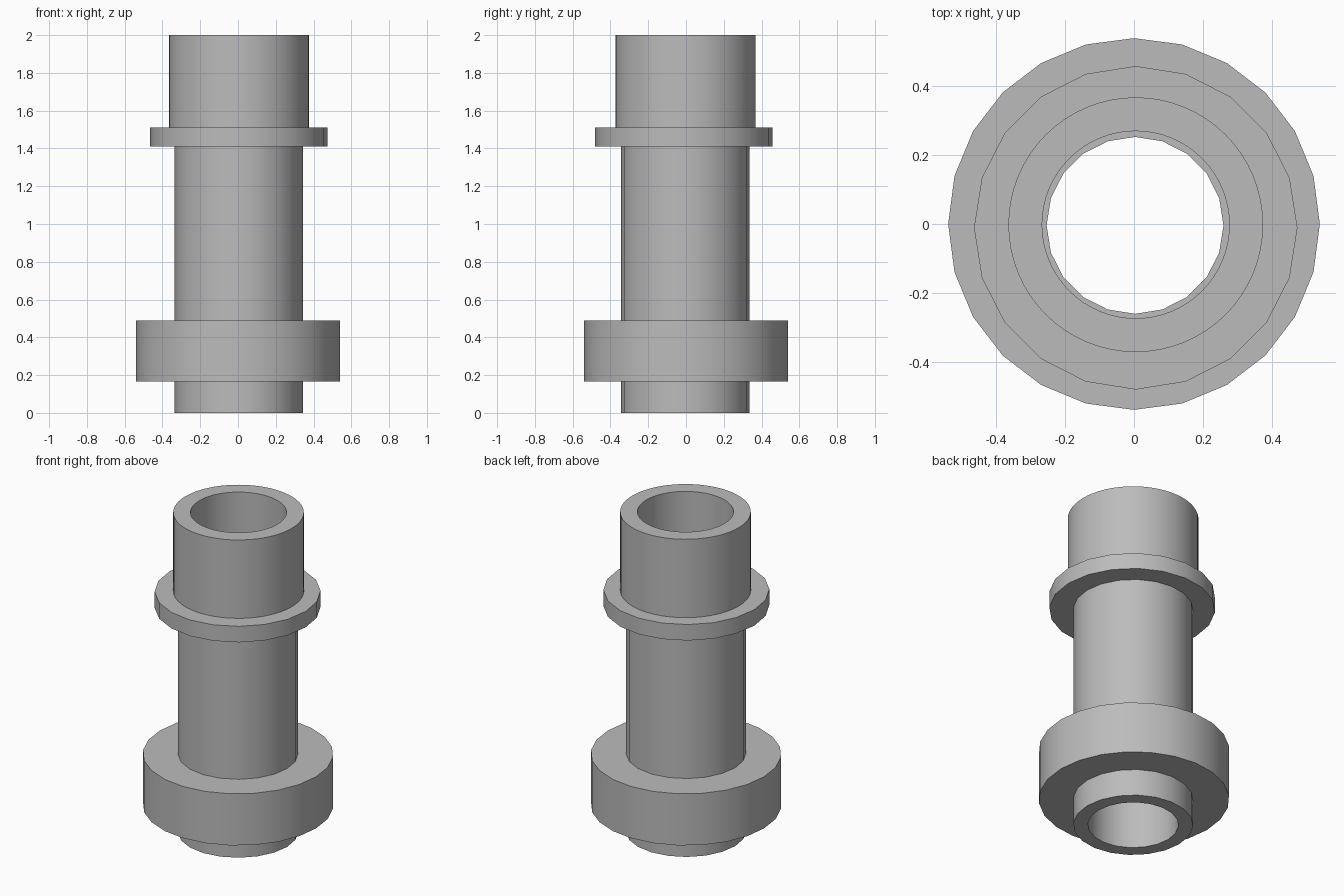
import bpy
import bmesh
import math

cube = bpy.data.objects.get("Cube")
if cube:
    bpy.data.objects.remove(cube, do_unlink=True)

grey = bpy.data.materials.new("plain_grey")
grey.use_nodes = True
colour = (0.5, 0.5, 0.5, 1.0)
grey.diffuse_color = colour
grey.node_tree.nodes["Principled BSDF"].inputs["Base Color"].default_value = colour


def tube(name, inner, outer, bottom, top, sides, centre=(0, 0), smooth=True):
    """Hollow cylinder made by sweeping a rectangular wall section round z."""
    bm = bmesh.new()
    section = [(inner, bottom), (outer, bottom), (outer, top), (inner, top)]
    rings = []
    for i in range(sides):
        a = math.tau * i / sides
        rings.append([bm.verts.new((r * math.cos(a), r * math.sin(a), z))
                      for r, z in section])
    for i, ring in enumerate(rings):
        following = rings[(i + 1) % sides]
        for k in range(4):
            n = (k + 1) % 4
            bm.faces.new((ring[k], following[k], following[n], ring[n]))
    bmesh.ops.recalc_face_normals(bm, faces=bm.faces)
    mesh = bpy.data.meshes.new(name)
    bm.to_mesh(mesh)
    bm.free()
    mesh.materials.append(grey)
    obj = bpy.data.objects.new(name, mesh)
    obj.location = (*centre, 0)
    bpy.context.collection.objects.link(obj)
    if smooth:
        bpy.ops.object.select_all(action="DESELECT")
        obj.select_set(True)
        bpy.context.view_layer.objects.active = obj
        bpy.ops.object.shade_smooth_by_angle(angle=math.radians(30))
    return obj


# Long lower pipe, with a slightly narrower bore
tube("main_pipe", 0.257, 0.34, 0, 1.5, 20, (0.003, -0.004))
# Wider socket on top
tube("upper_socket", 0.272, 0.37, 1.5, 2, 64, (0.005, -0.002))
# Thin collar under the socket
tube("thin_collar", 0.3, 0.47, 1.41, 1.51, 20, (0.005, -0.011))
# Heavy flange near the foot
tube("heavy_flange", 0.3, 0.54, 0.167, 0.49, 24)
